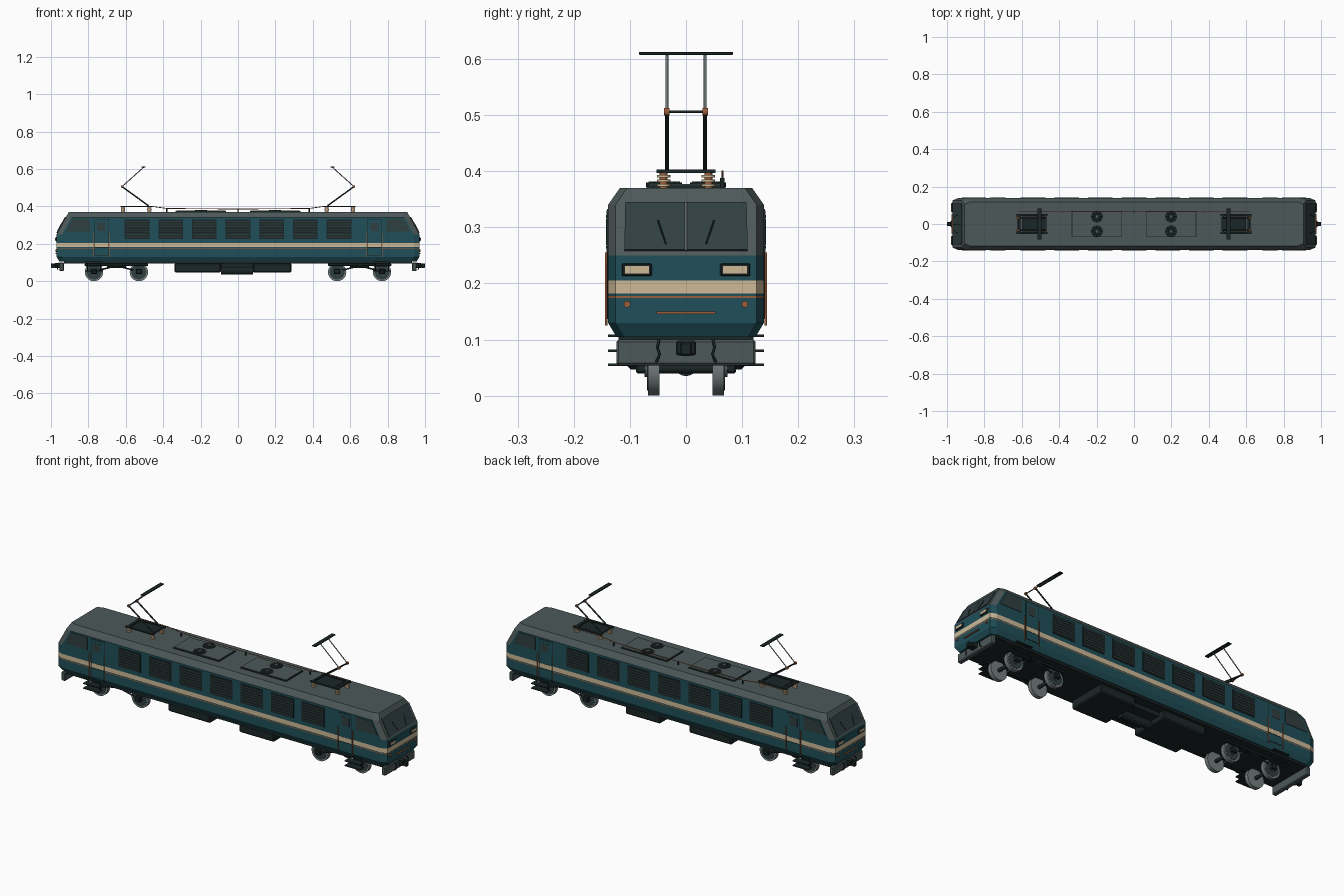
import bpy, bmesh, math
from mathutils import Vector

if "Cube" in bpy.data.objects:
    bpy.data.objects.remove(bpy.data.objects["Cube"])


def material(name, rgb):
    m = bpy.data.materials.new(name)
    m.use_nodes = True
    m.diffuse_color = (*rgb, 1)
    m.node_tree.nodes["Principled BSDF"].inputs["Base Color"].default_value = (*rgb, 1)
    return m


TEAL = material("teal paint", (0.014, 0.08, 0.1))
GREY = material("roof grey", (0.075, 0.098, 0.098))
CREAM = material("cream", (0.62, 0.49, 0.31))
COPPER = material("copper", (0.33, 0.11, 0.045))
DARK = material("dark metal", (0.011, 0.019, 0.019))
GLASS = material("smoked glass", (0.03, 0.05, 0.053))
STEEL = material("steel", (0.18, 0.205, 0.205))
BOTH = (-1, 1)


def finish(name, bm, mat, smooth=False):
    mesh = bpy.data.meshes.new(name)
    bmesh.ops.recalc_face_normals(bm, faces=bm.faces)
    bm.to_mesh(mesh)
    bm.free()
    mesh.materials.append(mat)
    for p in mesh.polygons:
        p.use_smooth = smooth and len(p.vertices) == 4
    ob = bpy.data.objects.new(name, mesh)
    bpy.context.collection.objects.link(ob)
    return ob


def box(name, center, size, mat, bevel=0):
    bm = bmesh.new()
    bmesh.ops.create_cube(bm, size=1)
    bmesh.ops.scale(bm, vec=size, verts=bm.verts)
    ob = finish(name, bm, mat)
    ob.location = center
    if bevel:
        mod = ob.modifiers.new("bevel", "BEVEL")
        mod.width, mod.segments = bevel, 1
    return ob


def rod(name, a, b, radius, mat, sides=10):
    a, b = Vector(a), Vector(b)
    bm = bmesh.new()
    bmesh.ops.create_cone(bm, cap_ends=True, segments=sides, radius1=radius,
                          radius2=radius, depth=(b - a).length)
    ob = finish(name, bm, mat, sides > 4)
    ob.location = (a + b) / 2
    ob.rotation_euler = (b - a).to_track_quat("Z", "Y").to_euler()
    return ob


def plate(name, points, mat, thickness=0.005):
    bm = bmesh.new()
    bm.faces.new([bm.verts.new(p) for p in points])
    mesh_ob = finish(name, bm, mat)
    mod = mesh_ob.modifiers.new("thickness", "SOLIDIFY")
    mod.thickness, mod.offset = thickness, 0
    return mesh_ob


def array(ob, count, step):
    mod = ob.modifiers.new("array", "ARRAY")
    mod.count = count
    mod.use_relative_offset = False
    mod.use_constant_offset = True
    mod.constant_offset_displace = step


# Body shell: stacked eight-sided plans (height, half length, half width, colour of band above)
W, NOSE = 0.139, 0.97
rows = [(0.105, 0.955, 0.124, TEAL), (0.13, NOSE, W, TEAL), (0.174, NOSE, W, COPPER),
        (0.178, NOSE, W, TEAL), (0.182, NOSE, W, CREAM), (0.205, NOSE, W, TEAL),
        (0.25, NOSE, W, TEAL), (0.34, 0.921, W, GREY), (0.37, 0.905, 0.118, GREY)]
shell = [TEAL, GREY, CREAM, COPPER]
bm = bmesh.new()
rings = []
for z, x, y, _ in rows:
    c, i = x - 0.03, y - 0.013
    plan = [(x, i), (c, y), (-c, y), (-x, i), (-x, -i), (-c, -y), (c, -y), (x, -i)]
    rings.append([bm.verts.new((px, py, z)) for px, py in plan])
for r in range(len(rows) - 1):
    for k in range(8):
        n = (k + 1) % 8
        f = bm.faces.new((rings[r][k], rings[r][n], rings[r + 1][n], rings[r + 1][k]))
        # The windscreen surround is roof coloured on the ends and corners
        f.material_index = 1 if rows[r][0] == 0.25 and k not in (1, 5) else shell.index(rows[r][3])
bm.faces.new(rings[0][::-1])
bm.faces.new(rings[-1]).material_index = 1
body = finish("body", bm, TEAL)
for m in shell[1:]:
    body.data.materials.append(m)
box("underframe", (0, 0, 0.101), (1.86, 0.24, 0.014), DARK)


# Cab ends
def slope(z, out=0.002):
    return NOSE - (z - 0.25) * 0.544 + out


for s in BOTH:
    lo, hi = 0.259, 0.344
    plate("windscreen", [(s * slope(z), y, z) for y, z in
                         ((-0.11, lo), (0.11, lo), (0.108, hi), (-0.108, hi))], GLASS)
    rod("windscreen_divider", (s * slope(lo, 0.004), 0, lo), (s * slope(hi, 0.004), 0, hi), 0.002, STEEL, 6)
    box("nose_handrail", (s * 0.973, 0, 0.148), (0.008, 0.106, 0.004), COPPER)
    box("pilot", (s * 0.943, 0, 0.077), (0.024, 0.248, 0.046), GREY, 0.004)
    box("coupler_block", (s * 0.965, 0, 0.085), (0.03, 0.036, 0.026), DARK, 0.003)
    rod("coupler_shank", (s * 0.95, 0, 0.083), (s * 0.99, 0, 0.083), 0.007, DARK)
    box("coupler_head", (s * 0.99, 0, 0.083), (0.02, 0.022, 0.024), DARK, 0.003)
    for t in BOTH:
        rod("wiper", (s * slope(0.271, 0.006), t * 0.036, 0.271),
            (s * slope(0.3125, 0.006), t * 0.05, 0.3125), 0.0015, DARK, 6)
        box("headlight_frame", (s * 0.971, t * 0.0875, 0.2245), (0.009, 0.053, 0.023), DARK, 0.002)
        box("headlight", (s * 0.975, t * 0.0875, 0.2245), (0.006, 0.043, 0.014), CREAM)
        rod("marker_lamp", (s * 0.966, t * 0.105, 0.163), (s * 0.976, t * 0.105, 0.163), 0.006, COPPER, 14)
        hose = [(0.957, 0.048, 0.1), (0.968, 0.051, 0.086), (0.968, 0.047, 0.074), (0.962, 0.053, 0.06)]
        for a, b in zip(hose, hose[1:]):
            rod("brake_hose", (s * a[0], t * a[1], a[2]), (s * b[0], t * b[1], b[2]), 0.0025, DARK, 6)

        # Cab side windows, doors, rails and steps
        y = t * W
        plate("cab_side_window", [(s * px, y, pz) for px, pz in
              ((0.92, 0.266), (0.885, 0.333), (0.79, 0.333), (0.79, 0.266))], GLASS, 0.004)
        box("door_frame", (s * 0.728, y, 0.235), (0.078, 0.003, 0.196), DARK)
        box("door_upper", (s * 0.728, y, 0.268), (0.073, 0.005, 0.125), TEAL)
        box("door_lower", (s * 0.728, y, 0.1585), (0.073, 0.005, 0.039), TEAL)
        box("door_stripe", (s * 0.728, y, 0.1935), (0.073, 0.005, 0.023), CREAM)
        box("door_window", (s * 0.732, y, 0.292), (0.045, 0.007, 0.046), GLASS)
        for x in (0.688, 0.774):
            rod("door_handrail", (s * x, t * 0.1425, 0.125), (s * x, t * 0.1425, 0.255), 0.0022, COPPER, 6)
        for z in (0.055, 0.08, 0.107):
            box("step", (s * 0.77, t * 0.121, z), (0.09, 0.036, 0.005), DARK)
        for x in (0.735, 0.805):
            box("step_hanger", (s * x, t * 0.108, 0.08), (0.005, 0.005, 0.05), DARK)

# Side grilles: seven panels of slats on each side
for t in BOTH:
    panel = box("grille_panel", (-0.54, t * W, 0.278), (0.132, 0.005, 0.102), DARK)
    array(panel, 7, (0.18, 0, 0))
    slat = box("grille_slat", (-0.54, t * (W + 0.0015), 0.237), (0.122, 0.005, 0.005), GLASS)
    array(slat, 7, (0, 0, 0.0137))
    array(slat, 7, (0.18, 0, 0))

# Bogies
for s in BOTH:
    box("bogie_bolster", (s * 0.65, 0, 0.083), (0.1, 0.15, 0.022), DARK)
    for t in BOTH:
        box("bogie_beam", (s * 0.65, t * 0.077, 0.088), (0.34, 0.014, 0.012), DARK, 0.002)
        rod("bogie_link", (s * 0.56, t * 0.08, 0.06), (s * 0.65, t * 0.08, 0.082), 0.004, DARK, 8)
        rod("bogie_link", (s * 0.74, t * 0.08, 0.06), (s * 0.65, t * 0.08, 0.082), 0.004, DARK, 8)
    for x in (0.53, 0.77):
        rod("axle", (s * x, -0.08, 0.049), (s * x, 0.08, 0.049), 0.009, DARK, 12)
        for t in BOTH:
            rod("wheel", (s * x, t * 0.047, 0.049), (s * x, t * 0.068, 0.049), 0.049, STEEL, 28)
            rod("wheel_face", (s * x, t * 0.06, 0.049), (s * x, t * 0.0695, 0.049), 0.04, GLASS, 28)
            rod("wheel_hub", (s * x, t * 0.06, 0.049), (s * x, t * 0.074, 0.049), 0.016, GREY, 16)
            box("axle_box", (s * x, t * 0.08, 0.053), (0.032, 0.018, 0.026), DARK, 0.003)

# Equipment under the floor
for x, length in ((-0.215, 0.25), (0.182, 0.206)):
    box("equipment_box", (x, 0, 0.072), (length, 0.21, 0.05), DARK, 0.006)
box("equipment_bridge", (-0.005, 0, 0.085), (0.19, 0.14, 0.025), DARK)
rod("air_tank", (-0.09, 0, 0.057), (0.08, 0, 0.057), 0.022, DARK, 20)

# Roof hatches with fans
for s in BOTH:
    box("roof_hatch_edge", (s * 0.198, 0, 0.371), (0.27, 0.14, 0.008), DARK)
    box("roof_hatch", (s * 0.198, 0, 0.373), (0.264, 0.134, 0.009), GREY)
    for t in BOTH:
        fan = (s * 0.198, t * 0.039)
        rod("fan_ring", (*fan, 0.372), (*fan, 0.38), 0.032, DARK, 24)
        rod("fan_hub", (*fan, 0.378), (*fan, 0.382), 0.009, GREY, 12)
        for k in range(4):
            a = k * math.pi / 4
            d = Vector((math.cos(a), math.sin(a), 0)) * 0.028
            c = Vector((*fan, 0.38))
            rod("fan_blade", c - d, c + d, 0.0015, GLASS, 4)

# Roof power cable
path = [(x, 0.065, z) for x, z in ((-0.62, 0.4), (-0.46, 0.4), (-0.38, 0.389), (0, 0.386),
                                  (0.38, 0.389), (0.46, 0.4), (0.62, 0.4))]
for a, b in zip(path, path[1:]):
    rod("roof_cable", a, b, 0.002, COPPER, 6)
for x in (-0.38, 0, 0.38):
    rod("cable_post", (x, 0.065, 0.367), (x, 0.065, 0.388), 0.004, DARK, 8)

# Pantographs
for s in BOTH:
    for x in (0.475, 0.615):
        box("pantograph_cross_beam", (s * x, 0, 0.4), (0.014, 0.106, 0.007), DARK)
        for t in BOTH:
            foot = (s * x, t * 0.04)
            rod("insulator_core", (*foot, 0.367), (*foot, 0.398), 0.007, COPPER, 12)
            for z in (0.375, 0.383, 0.391):
                rod("insulator_disc", (*foot, z - 0.002), (*foot, z + 0.002), 0.012, CREAM, 14)
    box("pantograph_pan", (s * 0.54, 0, 0.4), (0.12, 0.08, 0.004), DARK)
    for t in BOTH:
        y = t * 0.034
        box("pantograph_side_beam", (s * 0.545, t * 0.048, 0.4), (0.165, 0.01, 0.007), DARK)
        rod("lower_arm", (s * 0.478, y, 0.403), (s * 0.62, y, 0.506), 0.0038, DARK, 8)
        rod("upper_arm", (s * 0.62, y, 0.506), (s * 0.505, y, 0.609), 0.0025, STEEL, 8)
        rod("knee_joint", (s * 0.62, y - 0.005, 0.506), (s * 0.62, y + 0.005, 0.506), 0.007, COPPER, 12)
    rod("knee_bar", (s * 0.62, -0.034, 0.506), (s * 0.62, 0.034, 0.506), 0.0025, DARK, 8)
    box("contact_head", (s * 0.505, 0, 0.61), (0.022, 0.168, 0.005), DARK, 0.001)
